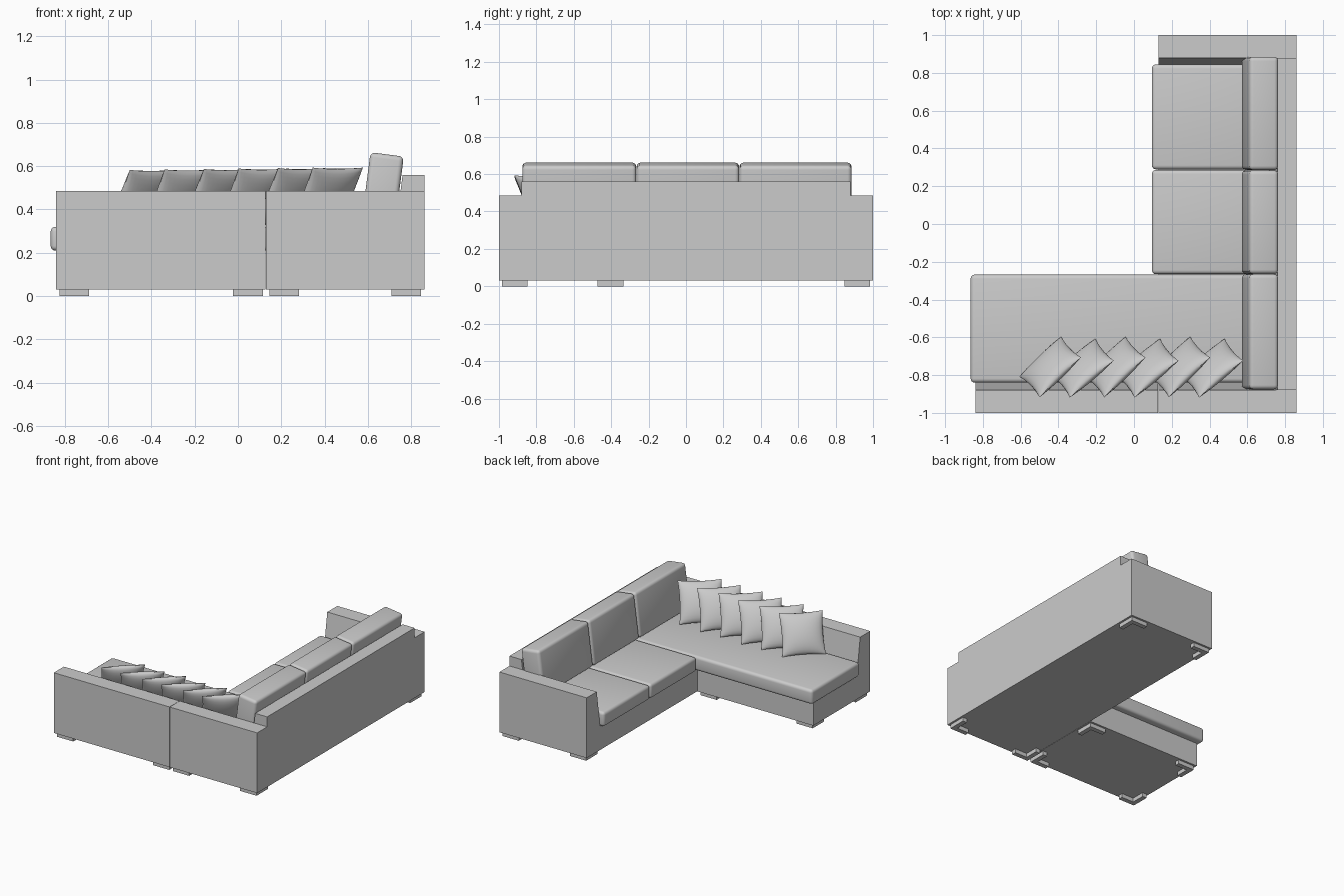
import bpy, bmesh, math
from mathutils import Matrix, Vector

if "Cube" in bpy.data.objects:
    bpy.data.objects.remove(bpy.data.objects["Cube"])

fabric = bpy.data.materials.new("grey_fabric")
fabric.diffuse_color = (0.6, 0.6, 0.6, 1)
fabric.use_nodes = True
fabric.node_tree.nodes["Principled BSDF"].inputs["Base Color"].default_value = fabric.diffuse_color


def finish(name, bm, smooth=False):
    bmesh.ops.recalc_face_normals(bm, faces=bm.faces)
    me = bpy.data.meshes.new(name)
    bm.to_mesh(me)
    bm.free()
    me.materials.append(fabric)
    ob = bpy.data.objects.new(name, me)
    bpy.context.collection.objects.link(ob)
    if smooth:
        bpy.ops.object.select_all(action='DESELECT')
        ob.select_set(True)
        bpy.context.view_layer.objects.active = ob
        bpy.ops.object.shade_smooth_by_angle(angle=math.radians(40))
    return ob


def prism(name, profile, axis, a, b):
    """Extrude a closed 2D profile along x, y or z from a to b."""
    place = {'x': lambda p, t: (t, p[0], p[1]),
             'y': lambda p, t: (p[0], t, p[1]),
             'z': lambda p, t: (p[0], p[1], t)}[axis]
    bm = bmesh.new()
    lo = [bm.verts.new(place(p, a)) for p in profile]
    hi = [bm.verts.new(place(p, b)) for p in profile]
    bm.faces.new(lo)
    bm.faces.new(hi[::-1])
    n = len(profile)
    for i in range(n):
        j = (i + 1) % n
        bm.faces.new((lo[i], lo[j], hi[j], hi[i]))
    return finish(name, bm)


def rect(x0, y0, x1, y1):
    return [(x0, y0), (x1, y0), (x1, y1), (x0, y1)]


def unite(base, parts):
    """Fuse frame parts into one upholstered body."""
    bpy.context.view_layer.objects.active = base
    for part in parts:
        mod = base.modifiers.new("union", 'BOOLEAN')
        mod.operation = 'UNION'
        mod.solver = 'EXACT'
        mod.object = part
        bpy.ops.object.modifier_apply(modifier=mod.name)
        bpy.data.objects.remove(part)


def cushion(name, center, size, tilt=0.0, radius=0.022):
    """Box with softly rounded edges, leaning back by tilt."""
    bm = bmesh.new()
    bmesh.ops.create_cube(bm, size=1, matrix=Matrix.Diagonal((*size, 1)))
    bmesh.ops.bevel(bm, geom=bm.edges[:], offset=radius, segments=4,
                    profile=0.5, affect='EDGES')
    bm.transform(Matrix.Translation(center) @ Matrix.Rotation(tilt, 4, 'Y'))
    return finish(name, bm, True)


# Frame: arms thicken towards the seat, back leans
FLOOR, SEAT, ARM, BACK = 0.03, 0.21, 0.485, 0.56
arm = [(-1, FLOOR), (-1, ARM), (-0.88, ARM), (-0.84, SEAT), (-0.84, FLOOR)]
main = prism("main_frame", rect(0.13, -0.95, 0.86, 0.95), 'z', FLOOR, SEAT)
unite(main, [
    prism("front_arm", arm, 'x', 0.13, 0.86),
    prism("rear_arm", [(-y, z) for y, z in arm], 'x', 0.13, 0.86),
    prism("back", [(0.86, FLOOR), (0.86, BACK), (0.76, BACK), (0.715, SEAT),
                   (0.715, FLOOR)], 'y', -0.88, 0.88)])

chaise = prism("chaise_frame", rect(-0.84, -0.95, 0.128, -0.32), 'z', FLOOR, SEAT)
unite(chaise, [prism("chaise_arm", arm, 'x', -0.84, 0.128)])

# Seat cushions
for name, x0, x1, y0, y1 in (("chaise_seat", -0.865, 0.73, -0.84, -0.268),
                             ("middle_seat", 0.095, 0.73, -0.266, 0.287),
                             ("rear_seat", 0.095, 0.73, 0.289, 0.845)):
    cushion(name, ((x0 + x1) / 2, (y0 + y1) / 2, 0.265),
            (x1 - x0, y1 - y0, 0.11))

# Back cushions
for name, y0, y1 in (("front_back_cushion", -0.875, -0.266),
                     ("middle_back_cushion", -0.264, 0.284),
                     ("rear_back_cushion", 0.286, 0.885)):
    cushion(name, (0.667, (y0 + y1) / 2, 0.488), (0.155, y1 - y0, 0.335),
            math.radians(7.4))


# L-shaped corner feet, each opening towards the middle of its unit
def foot(x, y, sx, sy, size=0.137, w=0.035):
    pts = [(0, 0), (size, 0), (size, w), (w, w), (w, size), (0, size)]
    prism("corner_foot", [(x + sx * u, y + sy * v) for u, v in pts],
          'z', 0, FLOOR)


for x0, x1, y0, y1 in ((0.145, 0.845, -0.985, 0.985),
                       (-0.825, 0.115, -0.985, -0.335)):
    for x, sx in ((x0, 1), (x1, -1)):
        for y, sy in ((y0, 1), (y1, -1)):
            foot(x, y, sx, sy)


# Throw pillows: plump squares with pinched edges, leaning on the arm
def pillow(name, x, y, z, angle, n=14, half=0.152, plump=0.05):
    bm = bmesh.new()
    for side in (1, -1):
        grid = []
        for i in range(n + 1):
            row = []
            for j in range(n + 1):
                u = -math.cos(math.pi * i / n)
                v = -math.cos(math.pi * j / n)
                puff = max(0, (1 - u * u) * (1 - v * v)) ** 0.5
                row.append(bm.verts.new((
                    half * u * (1 - 0.06 * (1 - v * v)),
                    side * plump * puff,
                    half * v * (1 - 0.06 * (1 - u * u)))))
            grid.append(row)
        for i in range(n):
            for j in range(n):
                bm.faces.new((grid[i][j], grid[i + 1][j],
                              grid[i + 1][j + 1], grid[i][j + 1]))
    bmesh.ops.remove_doubles(bm, verts=bm.verts, dist=0.0001)
    lean = Matrix.Rotation(math.radians(30), 4, 'X')
    bm.transform(Matrix.Translation((x, y, z))
                 @ Matrix.Rotation(math.radians(angle), 4, 'Z') @ lean)
    finish(name, bm, True)


for k in range(6):
    pillow("throw_pillow", -0.443 + 0.171 * k, -0.757 - 0.006 * (k % 2),
           0.452 + 0.002 * k, 44 - 4 * (k % 2))
